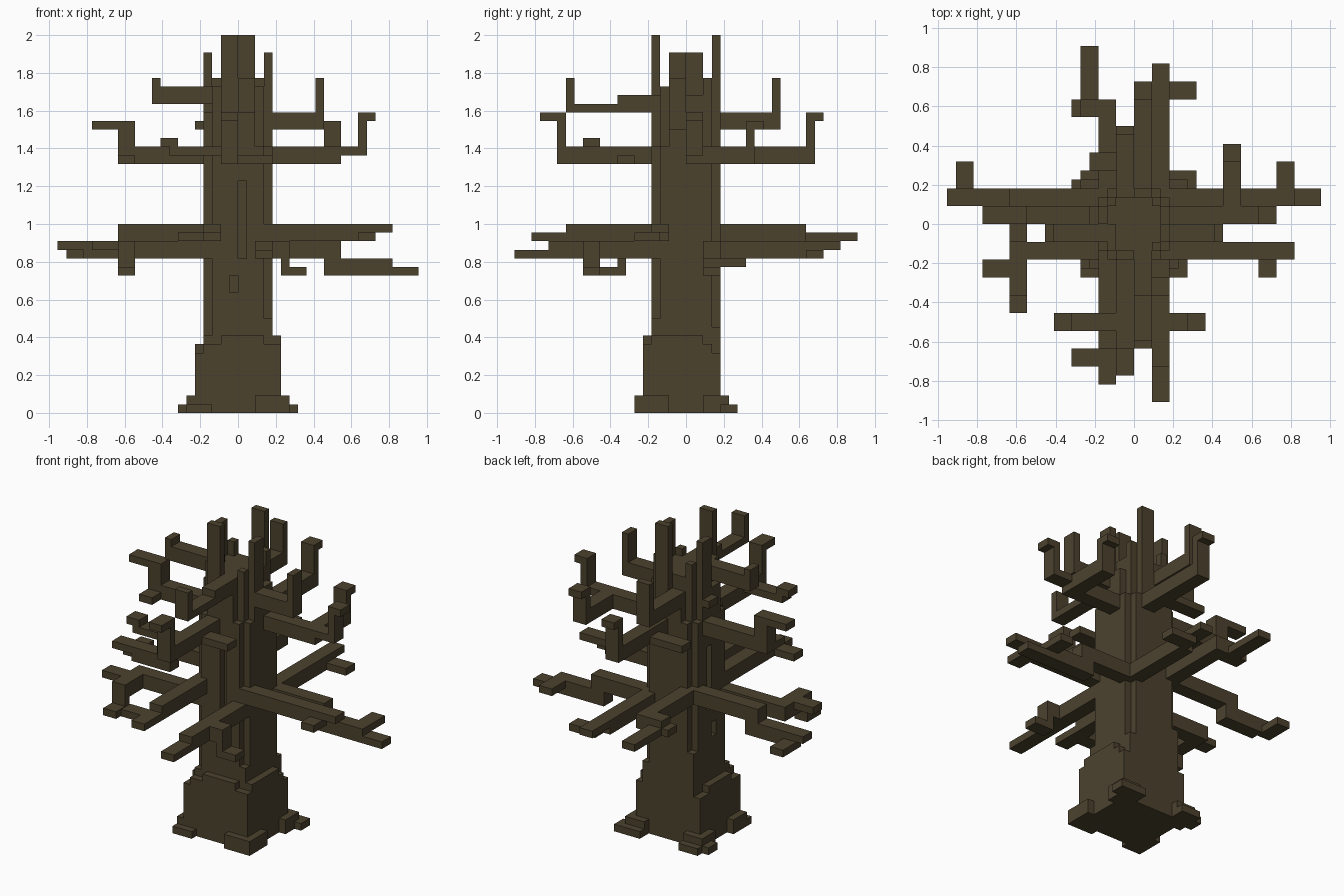
import bpy, bmesh
from mathutils import Matrix, Vector

cube = bpy.data.objects.get("Cube")
if cube:
    bpy.data.objects.remove(cube, do_unlink=True)

UNIT = 1 / 22  # edge of one block

bark = bpy.data.materials.new("dark bark")
bark.use_nodes = True
colour = (0.072, 0.054, 0.027, 1)
bark.diffuse_color = colour
bark.node_tree.nodes["Principled BSDF"].inputs["Base Color"].default_value = colour

# Each side maps (outward, across) to (x, y)
SIDES = {
    "right": lambda out, across: (out, across),
    "left": lambda out, across: (-out, across),
    "back": lambda out, across: (across, out),
    "front": lambda out, across: (across, -out),
}


def build(name, side, *blocks):
    """Join blocks given as (outward span, across span, height span)."""
    mesh = bpy.data.meshes.new(name)
    bm = bmesh.new()
    for out, across, height in blocks:
        a = Vector((*SIDES[side](out[0], across[0]), height[0])) * UNIT
        b = Vector((*SIDES[side](out[1], across[1]), height[1])) * UNIT
        size = [abs(v) for v in b - a]
        place = Matrix.Translation((a + b) / 2) @ Matrix.Diagonal((*size, 1))
        bmesh.ops.create_cube(bm, size=1, matrix=place)
    bm.to_mesh(mesh)
    bm.free()
    mesh.materials.append(bark)
    obj = bpy.data.objects.new(name, mesh)
    bpy.context.collection.objects.link(obj)
    return obj


def span(start, length):
    return (start, start + length)


# Blocks in the across range of each limb row
OUTER_LOW, INNER_LOW, INNER_HIGH, OUTER_HIGH = [span(s, 2) for s in (-4, -2, 0, 2)]

# Trunk core, narrowing to a cross between the prongs
build("trunk", "right",
      ((-3, 3), (-3, 3), (7, 33)),
      ((-3, 3), (-2, 2), (33, 37)),
      ((-2, 2), (-3, 3), (33, 37)))

# Bark plates on all sides, grooved on the front and left
for side in SIDES:
    plates = [((3, 4), (-3, 3), (27, 31)), ((3, 4), (-2, 2), (31, 35))]
    if side in ("front", "left"):
        plates += [((3, 4), (-3, -1), (7, 27)), ((3, 4), (1, 3), (7, 27)),
                   ((3, 4), (-1, 0), (7, 14)), ((3, 4), (-1, 0), (16, 27)),
                   ((3, 4), (0, 1), (7, 18))]
    else:
        plates.append(((3, 4), (-3, 3), (7, 27)))
    build(side + "_bark", side, *plates)

# Broken bark stubs at the trunk corners
for side, start, top in (("front", -4, 9), ("front", 3, 11),
                         ("back", -4, 13), ("back", 3, 10)):
    build(side + "_corner_stub", side, ((3, 4), span(start, 1), (7, top)))

# Four crown prongs, turned around the trunk
for side, row, top in (("front", INNER_LOW, 44), ("back", INNER_HIGH, 44),
                       ("right", INNER_LOW, 42), ("left", INNER_HIGH, 42)):
    build(side + "_prong", side, ((3, 4), row, (30, top)))
for side in ("left", "right"):
    build(side + "_crown_stubs", side,
          ((2, 3), (2, 3), (33, 39)), ((2, 3), (-3, -2), (33, 38)))

# Flared base and root toes
build("root_flare", "front",
      ((-4, 5), (-5, 5), (0, 7)),
      ((-3, 5), (-4, 5), (7, 8)),
      ((-2, 3), (-5, -3), (7, 8)),
      ((0, 5), (-2, 3), (8, 9)),
      ((-2, 4), (3, 5), (8, 9)))
build("front_left_root", "front",
      ((2, 6), (2, 6), (0, 2)))
build("front_right_root", "front",
      ((3, 6), (-6, -3), (0, 1)), ((2, 5), (-6, -4), (0, 2)))
build("back_left_root", "back",
      ((2, 5), (3, 6), (0, 2)), ((4, 6), (3, 7), (0, 1)))
build("back_right_root", "back",
      ((2, 5), (-6, -3), (0, 2)), ((3, 5), (-7, -4), (0, 1)),
      ((4, 6), (-6, -3), (0, 1)))

# Lower tier: two limbs on every side
LOW, HIGH = (18, 20), (20, 22)
build("right_low_limb", "right",
      ((3, 12), OUTER_HIGH, LOW),
      ((10, 18), OUTER_HIGH, (16, 18)),
      ((18, 21), OUTER_HIGH, (16, 17)),
      ((16, 18), (4, 7), (17, 18)))
build("right_high_limb", "right",
      ((3, 14), OUTER_LOW, HIGH),
      ((14, 18), OUTER_LOW, (21, 22)),
      ((14, 16), (-6, -3), (20, 21)))
build("left_high_limb", "left",
      ((3, 14), OUTER_HIGH, HIGH),
      ((12, 18), OUTER_HIGH, LOW),
      ((18, 21), OUTER_HIGH, (19, 20)),
      ((18, 20), (3, 7), (18, 19)))
build("left_low_limb", "left",
      ((3, 14), OUTER_LOW, LOW),
      ((12, 14), (-8, -4), LOW),
      ((14, 17), (-6, -4), (19, 20)),
      ((12, 14), (-8, -7), (16, 18)),
      ((12, 14), (-10, -7), (16, 17)))
build("front_low_limb", "front",
      ((3, 16), OUTER_HIGH, LOW),
      ((16, 20), OUTER_HIGH, (18, 19)),
      ((10, 12), (4, 6), LOW),
      ((10, 12), (5, 6), (16, 18)),
      ((10, 12), (5, 8), (16, 17)))
build("front_high_limb", "front",
      ((3, 14), OUTER_LOW, HIGH),
      ((14, 18), OUTER_LOW, (20, 21)),
      ((14, 16), (-7, -3), (20, 21)))
build("back_low_limb", "back",
      ((3, 14), OUTER_HIGH, LOW),
      ((14, 18), OUTER_HIGH, (19, 20)),
      ((14, 16), (3, 7), (18, 19)))
build("back_high_limb", "back",
      ((3, 14), OUTER_LOW, HIGH),
      ((12, 14), (-6, -4), HIGH),
      ((12, 14), (-7, -6), (20, 21)),
      ((14, 20), (-6, -4), (20, 21)))

# Middle tier: one hooked limb on every side
for side, row, tip in (("right", INNER_HIGH, 16), ("back", INNER_HIGH, 16),
                       ("front", INNER_LOW, 17)):
    build(side + "_hooked_limb", side,
          ((3, 12), row, (29, 31)),
          ((12, 15), row, (30 if side == "right" else 29, 31)),
          ((14, 15), row, (30, 35)),
          ((14, tip), row, (34, 35)))
build("left_hooked_limb", "left",
      ((3, 14), INNER_HIGH, (29, 31)),
      ((12, 14), INNER_HIGH, (31, 34)),
      ((14, 17), INNER_HIGH, (33, 34)),
      ((12, 14), INNER_LOW, (29, 30)))
build("right_hooked_twig", "right",
      ((10, 12), (2, 8), (29, 31)),
      ((10, 12), (7, 8), (31, 34)),
      ((10, 12), (7, 9), (33, 34)))
build("front_hooked_twig", "front",
      ((10, 12), (-8, -2), (30, 31)),
      ((10, 12), (-9, -7), (31, 32)))
build("front_short_twig", "front", ((6, 8), (0, 4), (29, 30)))
build("back_short_twig", "back", ((6, 8), (-5, 0), (29, 30)))

# Upper tier: short limbs with upright tips
for side, row, base in (("right", INNER_LOW, 33), ("back", INNER_LOW, 33),
                        ("left", INNER_LOW, 36)):
    end = 11 if side == "back" else 10
    build(side + "_upper_limb", side,
          ((2, end), row, span(base, 2)),
          ((end - 1, end), row, (base, 39)))
build("front_upper_limb", "front",
      ((2, 8), INNER_HIGH, (35, 37)),
      ((8, 14), INNER_HIGH, (35, 36)),
      ((13, 14), INNER_HIGH, (35, 39)))
build("left_nub", "left", ((3, 5), INNER_HIGH, (33, 34)))
